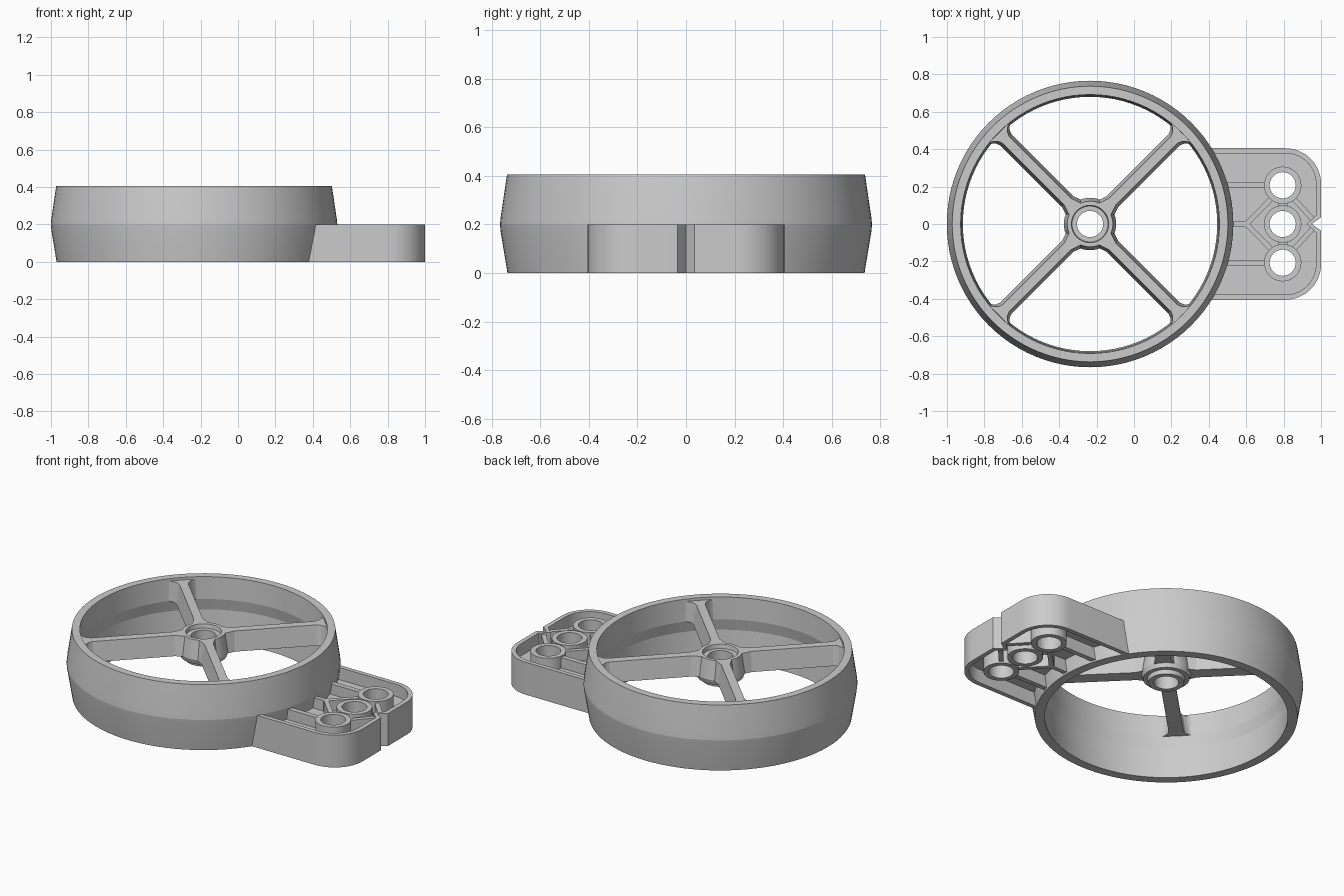
import bpy, bmesh
from math import sin, cos, pi, asin, atan2, hypot

if "Cube" in bpy.data.objects:
    bpy.data.objects.remove(bpy.data.objects["Cube"])

WX = -0.235            # wheel centre on x
HX, HY = 0.795, 0.207  # bracket hole position and spacing


def finish(bm, name):
    bmesh.ops.recalc_face_normals(bm, faces=bm.faces)
    me = bpy.data.meshes.new(name)
    bm.to_mesh(me)
    bm.free()
    ob = bpy.data.objects.new(name, me)
    bpy.context.collection.objects.link(ob)
    bpy.ops.object.select_all(action='DESELECT')
    bpy.context.view_layer.objects.active = ob
    ob.select_set(True)
    bpy.ops.object.shade_smooth_by_angle(angle=0.14)
    return ob


def lathe(name, profile, cx, cy, n):
    """Revolve a closed (radius, z) profile about a vertical axis."""
    bm = bmesh.new()
    rings = [[bm.verts.new((cx + r * cos(2 * pi * i / n), cy + r * sin(2 * pi * i / n), z))
              for i in range(n)] for r, z in profile]
    for a, b in zip(rings, rings[1:] + rings[:1]):
        for i in range(n):
            j = (i + 1) % n
            bm.faces.new((a[i], a[j], b[j], b[i]))
    return finish(bm, name)


def prism(name, loops, z0, z1):
    """Extrude a flat outline, with optional hole loops."""
    bm = bmesh.new()
    edges = []
    for loop in loops:
        vs = [bm.verts.new((x, y, z0)) for x, y in loop]
        edges += [bm.edges.new((vs[i - 1], vs[i])) for i in range(len(vs))]
    bmesh.ops.triangle_fill(bm, edges=edges, use_beauty=True)
    out = bmesh.ops.extrude_face_region(bm, geom=bm.faces[:])
    top = [g for g in out['geom'] if isinstance(g, bmesh.types.BMVert)]
    bmesh.ops.translate(bm, verts=top, vec=(0, 0, z1 - z0))
    return finish(bm, name)


def arc(cx, cy, r, a0, a1, n):
    return [(cx + r * cos(a0 + (a1 - a0) * i / n), cy + r * sin(a0 + (a1 - a0) * i / n))
            for i in range(n + 1)]


def rib(name, p, q, w, z0, z1):
    dx, dy = q[0] - p[0], q[1] - p[1]
    k = w / 2 / hypot(dx, dy)
    nx, ny = -dy * k, dx * k
    return prism(name, [[(p[0] + nx, p[1] + ny), (q[0] + nx, q[1] + ny),
                         (q[0] - nx, q[1] - ny), (p[0] - nx, p[1] - ny)]], z0, z1)


# Wheel rim with crowned tread
lathe("wheel_rim", [(0.735, 0), (0.763, 0.17), (0.766, 0.2), (0.763, 0.23), (0.737, 0.405),
                    (0.692, 0.405), (0.686, 0.27), (0.7, 0.2), (0.68, 0)], WX, 0, 96)

# Hub with stepped bore and lower collar
lathe("wheel_hub", [(0.07, 0.22), (0.1, 0.22), (0.105, 0.245), (0.13, 0.245), (0.14, 0.275),
                    (0.122, 0.39), (0.1, 0.39), (0.096, 0.365), (0.07, 0.365)], WX, 0, 48)

# Four tapered spokes, flared where they meet hub and rim
STATIONS = [(0.11, 0.02), (0.135, 0.012), (0.17, 0), (0.635, 0), (0.66, 0.01),
            (0.677, 0.028), (0.69, 0.055)]
for k in range(4):
    a = pi / 4 + k * pi / 2
    bm = bmesh.new()
    secs = []
    for r, f in STATIONS:
        sec = []
        for w, z in ((-0.042 - f, 0.27), (0.042 + f, 0.27), (0.025 + f, 0.39), (-0.025 - f, 0.39)):
            sec.append(bm.verts.new((WX + r * cos(a) - w * sin(a), r * sin(a) + w * cos(a), z)))
        secs.append(sec)
    for s, t in zip(secs, secs[1:]):
        for i in range(4):
            j = (i + 1) % 4
            bm.faces.new((s[i], s[j], t[j], t[i]))
    bm.faces.new(secs[0])
    bm.faces.new(secs[-1])
    finish(bm, f"spoke_{k + 1}")


# Bracket outline: half path mirrored about y = 0, notched at the far end
def bracket_path(t):
    y = 0.405 - t
    start = (WX + 0.71 * cos(asin(y / 0.71)), y)
    half = [start] + arc(0.81, 0.215, 0.19 - t, pi / 2, 0, 12) + [(1 - t, 0.035 + t * 0.4)]
    return half + [(0.95 - t, 0)] + [(x, -v) for x, v in reversed(half)]


outer, inner = bracket_path(0), bracket_path(0.027)
prism("bracket_wall", [outer + inner[::-1]], 0, 0.2)

# Bracket web with three holes
web = bracket_path(0.01)
ang = atan2(web[0][1], web[0][0] - WX)
HOLES = [(HX, k * HY) for k in (-1, 0, 1)]
web_holes = [arc(x, y, 0.085, 0, 2 * pi, 32)[:-1] for x, y in HOLES]
prism("bracket_web", [web + arc(WX, 0, 0.71, -ang, ang, 20)[1:-1]] + web_holes, 0.085, 0.125)

# Hole bosses
for i, (x, y) in enumerate(HOLES):
    lathe(f"hole_boss_{i + 1}", [(0.07, 0), (0.1, 0), (0.1, 0.2), (0.07, 0.2)], x, y, 32)

# Stiffening ribs
rib("rib_middle", (0.49, 0), (0.6, 0), 0.027, 0.01, 0.19)
for s, side in ((1, "back"), (-1, "front")):
    rib("rib_long_" + side, (0.44, s * HY), (0.705, s * HY), 0.03, 0.01, 0.19)
    rib("rib_diagonal_" + side, (0.59, -s * 0.012), (0.735, s * 0.137), 0.027, 0.01, 0.19)
    rib("rib_notch_" + side, (0.955, s * 0.025), (0.855, s * 0.135), 0.027, 0.01, 0.19)
    rib("rib_link_" + side, (HX, s * 0.085), (HX, s * 0.122), 0.05, 0.01, 0.19)
